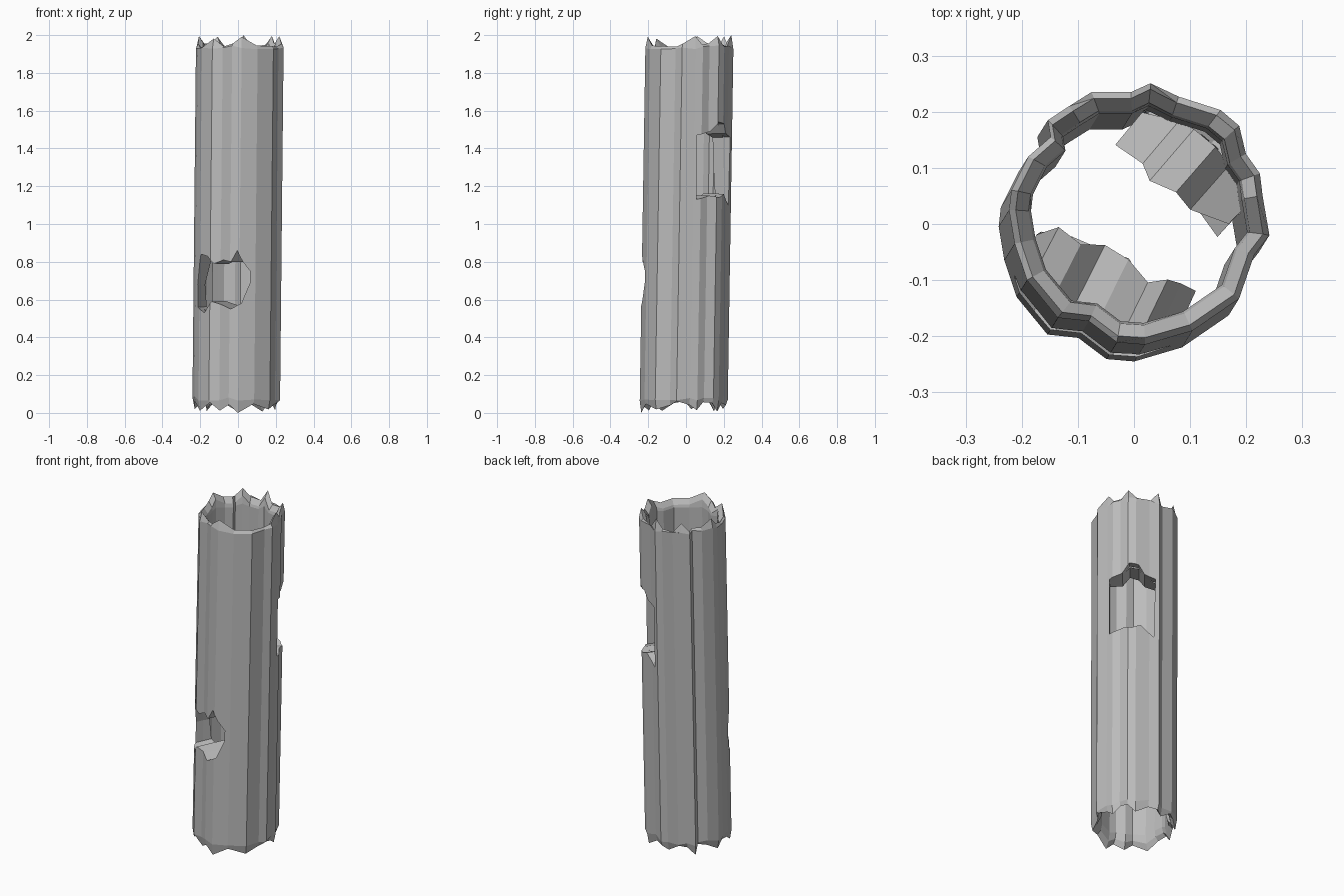
import bpy, bmesh, math, random
from mathutils import Vector

if "Cube" in bpy.data.objects:
    bpy.data.objects.remove(bpy.data.objects["Cube"])

random.seed(4)
bark = bpy.data.materials.new("weathered grey")
bark.diffuse_color = (0.5, 0.5, 0.5, 1)
bark.use_nodes = True
bark.node_tree.nodes["Principled BSDF"].inputs["Base Color"].default_value = bark.diffuse_color

# Uneven cross-section of the trunk, counter-clockwise
PROFILE = [(.232, -.035), (.22, .035), (.215, .075), (.19, .11), (.178, .16), (.145, .188),
           (.07, .212), (.02, .236), (-.015, .22), (-.085, .22), (-.125, .195), (-.163, .17),
           (-.158, .14), (-.198, .105), (-.228, .045), (-.232, .01), (-.222, -.05),
           (-.2, -.115), (-.145, -.182), (-.09, -.188), (-.04, -.226), (.01, -.23),
           (.095, -.205), (.178, -.148), (.205, -.07)]
N = len(PROFILE)


def new_object(name, bm):
    mesh = bpy.data.meshes.new(name)
    bm.to_mesh(mesh)
    bm.free()
    mesh.materials.append(bark)
    obj = bpy.data.objects.new(name, mesh)
    bpy.context.collection.objects.link(obj)
    return obj


def bridge(bm, a, b):
    n = len(a)
    for i in range(n):
        j = (i + 1) % n
        bm.faces.new((a[i], a[j], b[j], b[i]))


def ring(bm, scale, heights):
    """Cross-section ring; the trunk leans slightly with height."""
    out = []
    for (x, y), z in zip(PROFILE, heights):
        k = z - 1
        out.append(bm.verts.new((x * scale + .01 * k, y * scale + .016 * k, z)))
    return out


def jagged(peak_steps):
    """Splinter depth at each point: 0 is a full tip, larger is a notch."""
    return [0.0 if i in peak_steps[:1] else
            random.uniform(.004, .022) if i in peak_steps else random.uniform(.04, .065)
            for i in range(N)]


# Hollow trunk with splintered ends
bm = bmesh.new()
top = jagged([7, 10, 18, 1, 4, 14, 21])
bottom = jagged([21, 2, 5, 8, 11, 14, 17, 19, 23])
rings = [
    ring(bm, 1.0, [.065 + .5 * d * random.random() for d in bottom]),
    ring(bm, 1.0, [1.925 + .02 * random.random() for d in top]),
    ring(bm, .95, [2 - d for d in top]),
    ring(bm, .85, [1.965 - .9 * d for d in top]),
    ring(bm, .83, [1.915 - .3 * d for d in top]),
    ring(bm, .83, [.09 + .3 * d for d in bottom]),
    ring(bm, .87, [.04 + .6 * d for d in bottom]),
    ring(bm, .96, bottom),
]
for a, b in zip(rings, rings[1:] + rings[:1]):
    bridge(bm, a, b)
bmesh.ops.recalc_face_normals(bm, faces=bm.faces)
trunk = new_object("hollow_trunk", bm)


def knot_hole(name, angle, outline, end_radius):
    """Cut a ragged opening and line it with a tunnel reaching inward."""
    d = Vector((math.cos(angle), math.sin(angle), 0))
    t = Vector((-d.y, d.x, 0))

    def loop(bm, radii, size=1.0):
        cz = sum(p[1] for p in outline) / len(outline)
        return [bm.verts.new(d * r + t * (u * size) + Vector((0, 0, cz + (z - cz) * size)))
                for (u, z), r in zip(outline, radii)]

    # Cutter prism
    bm = bmesh.new()
    a = loop(bm, [.06] * len(outline))
    b = loop(bm, [.4] * len(outline))
    bridge(bm, a, b)
    bm.faces.new(a)
    bm.faces.new(b)
    bmesh.ops.recalc_face_normals(bm, faces=bm.faces)
    cutter = new_object(name + "_cutter", bm)
    mod = trunk.modifiers.new(name, 'BOOLEAN')
    mod.operation = 'DIFFERENCE'
    mod.solver = 'EXACT'
    mod.object = cutter
    bpy.context.view_layer.objects.active = trunk
    bpy.ops.object.modifier_apply(modifier=mod.name)
    bpy.data.objects.remove(cutter)

    # Tunnel lining
    bm = bmesh.new()
    outer = loop(bm, [math.sqrt(max(.2 ** 2 - u * u, .01)) for u, z in outline], .995)
    inner = loop(bm, [end_radius + random.uniform(-.02, .02) for p in outline], .98)
    bridge(bm, inner, outer)
    new_object(name + "_lining", bm)


# Low front opening
knot_hole("front_knot_hole", math.atan2(-.9, -.45),
          [(-.145, .56), (-.09, .53), (-.04, .59), (.02, .57), (.07, .55), (.12, .58),
           (.155, .69), (.155, .75), (.125, .80), (.1, .86), (.07, .80), (.02, .81),
           (-.03, .79), (-.07, .83), (-.12, .84), (-.15, .68)], .075)

# High rear opening
knot_hole("rear_knot_hole", math.atan2(.75, .65),
          [(-.13, 1.13), (-.06, 1.15), (-.01, 1.14), (.04, 1.16), (.11, 1.10),
           (.115, 1.30), (.12, 1.46), (.06, 1.48), (.03, 1.53), (-.02, 1.54),
           (-.06, 1.49), (-.13, 1.47)], .095)
